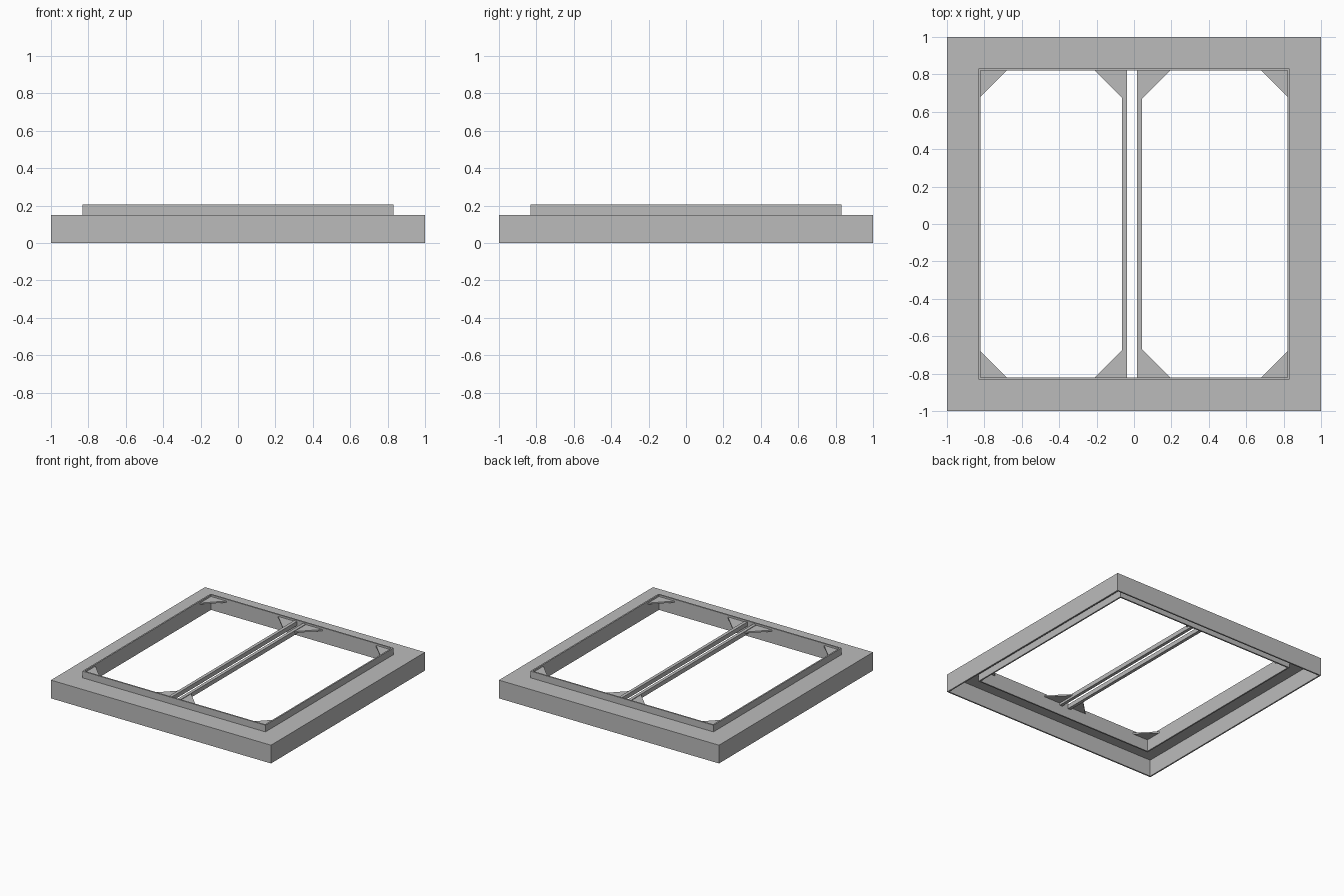
import bpy
import bmesh

cube = bpy.data.objects.get("Cube")
if cube:
    bpy.data.objects.remove(cube, do_unlink=True)

METAL = bpy.data.materials.new("grey_metal")
METAL.use_nodes = True
GREY = (0.5, 0.5, 0.5, 1)
METAL.diffuse_color = GREY
METAL.node_tree.nodes["Principled BSDF"].inputs["Base Color"].default_value = GREY


def finish(name, bm):
    bmesh.ops.recalc_face_normals(bm, faces=bm.faces)
    mesh = bpy.data.meshes.new(name)
    bm.to_mesh(mesh)
    bm.free()
    mesh.materials.append(METAL)
    obj = bpy.data.objects.new(name, mesh)
    bpy.context.collection.objects.link(obj)
    return obj


def square_sweep(name, profile):
    """Sweep a closed (half width, height) profile around a mitred square."""
    bm = bmesh.new()
    rings = [[bm.verts.new((sx * r, sy * r, z)) for r, z in profile]
             for sx, sy in ((1, 1), (-1, 1), (-1, -1), (1, -1))]
    n = len(profile)
    for i in range(4):
        a, b = rings[i], rings[(i + 1) % 4]
        for j in range(n):
            k = (j + 1) % n
            bm.faces.new((a[j], a[k], b[k], b[j]))
    return finish(name, bm)


def prism(name, outline, z0, z1):
    """Extrude a flat outline upward from z0 to z1."""
    bm = bmesh.new()
    face = bm.faces.new([bm.verts.new((x, y, z0)) for x, y in outline])
    out = bmesh.ops.extrude_face_region(bm, geom=[face])
    verts = [v for v in out["geom"] if isinstance(v, bmesh.types.BMVert)]
    bmesh.ops.translate(bm, verts=verts, vec=(0, 0, z1 - z0))
    return finish(name, bm)


OUTER, INNER, OPENING = 1.0, 0.832, 0.82
DECK, TOP = 0.15, 0.205
SHEET = 0.012

# Folded outer skirt with its flat deck
square_sweep("skirt_and_deck", [
    (OUTER, 0), (OUTER, DECK), (INNER, DECK), (INNER, DECK - SHEET),
    (OUTER - SHEET, DECK - SHEET), (OUTER - SHEET, 0)])

# Upright collar around the opening
square_sweep("inner_collar", [
    (INNER, 0.08), (INNER, TOP), (OPENING, TOP), (OPENING, 0.08)])

# Pair of centre bars
BARS = {"right": (-0.064, -0.038), "left": (0.017, 0.043)}
for side, (x0, x1) in BARS.items():
    prism(side + "_centre_bar",
          [(x0, -OPENING), (x1, -OPENING), (x1, OPENING), (x0, OPENING)],
          0.16, 0.195)

# Triangular gussets in every corner of both openings
CORNERS = {
    "right_outer": (-OPENING, 1, 0.14),
    "right_inner": (BARS["right"][0], -1, 0.145),
    "left_inner": (BARS["left"][1], 1, 0.15),
    "left_outer": (OPENING, -1, 0.14),
}
for place, (x, direction, leg) in CORNERS.items():
    for end, sy in (("front", -1), ("back", 1)):
        prism(f"{end}_{place}_gusset",
              [(x, sy * OPENING), (x + direction * leg, sy * OPENING),
               (x, sy * (OPENING - leg))],
              0.178, 0.19)
